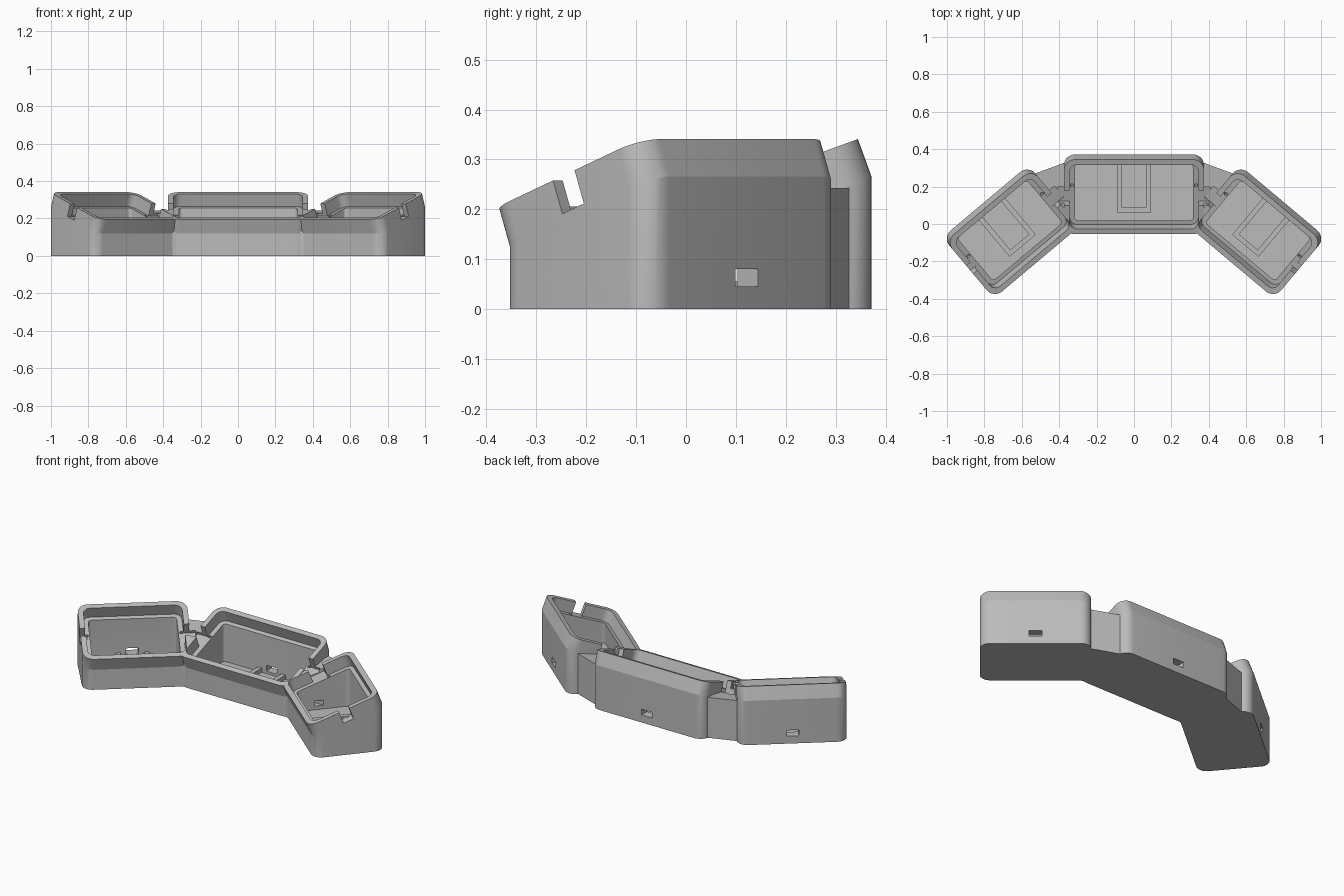
import bpy, bmesh, math
from mathutils import Matrix, Vector

if "Cube" in bpy.data.objects:
    bpy.data.objects.remove(bpy.data.objects["Cube"])

grey = bpy.data.materials.new("plain_grey")
grey.use_nodes = True
COLOR = (0.5, 0.5, 0.5, 1)
grey.diffuse_color = COLOR
grey.node_tree.nodes["Principled BSDF"].inputs["Base Color"].default_value = COLOR

# Tilted rim plane inside each housing frame
TILT = Matrix.Translation((0, -0.027, 0.268)) @ Matrix.Rotation(math.radians(20), 4, 'X')
HALF_DEPTH = 0.2125


def make_object(name, bm):
    bmesh.ops.recalc_face_normals(bm, faces=bm.faces)
    mesh = bpy.data.meshes.new(name)
    bm.to_mesh(mesh)
    bm.free()
    mesh.materials.append(grey)
    obj = bpy.data.objects.new(name, mesh)
    bpy.context.scene.collection.objects.link(obj)
    return obj


def rounded_rect(a, b, r, steps=8):
    pts = []
    for q, (sx, sy) in enumerate([(1, 1), (-1, 1), (-1, -1), (1, -1)]):
        for i in range(steps + 1):
            t = math.pi / 2 * (q + i / steps)
            pts.append((sx * (a - r) + r * math.cos(t), sy * (b - r) + r * math.sin(t)))
    return pts


def loft(name, rings):
    bm = bmesh.new()
    loops = [[bm.verts.new(p) for p in ring] for ring in rings]
    n = len(loops[0])
    for low, high in zip(loops, loops[1:]):
        for i in range(n):
            j = (i + 1) % n
            bm.faces.new((low[i], low[j], high[j], high[i]))
    bm.faces.new(loops[0][::-1])
    bm.faces.new(loops[-1])
    return make_object(name, bm)


def tilted_solid(name, frame, a, b, r, bend, top, base=None):
    """Rounded block square to the rim plane, dropped vertically to a base height."""
    outline = rounded_rect(a, b, r)
    rings = [[TILT @ Vector((u, v, d)) for u, v in outline] for d in (bend, top)]
    if base is not None:
        rings.insert(0, [Vector((p.x, p.y, base)) for p in rings[0]])
    return loft(name, [[frame @ p for p in ring] for ring in rings])


def box(name, frame, lo, hi):
    bm = bmesh.new()
    size = [h - l for l, h in zip(lo, hi)]
    mid = [(h + l) / 2 for l, h in zip(lo, hi)]
    bmesh.ops.create_cube(bm, size=1,
                          matrix=frame @ Matrix.Translation(mid) @ Matrix.Diagonal((*size, 1)))
    return make_object(name, bm)


def peg(name, frame, centre, radius, depth):
    bm = bmesh.new()
    bmesh.ops.create_cone(bm, cap_ends=True, segments=16, radius1=radius, radius2=radius,
                          depth=depth, matrix=frame @ Matrix.Translation(centre))
    return make_object(name, bm)


def combine(target, tool, operation):
    mod = target.modifiers.new("combine", 'BOOLEAN')
    mod.operation, mod.solver, mod.object = operation, 'EXACT', tool
    graph = bpy.context.evaluated_depsgraph_get()
    mesh = bpy.data.meshes.new_from_object(target.evaluated_get(graph))
    target.modifiers.clear()
    target.data = mesh
    bpy.data.objects.remove(tool)


def link_block(side):
    # Wedge filling the gap between two housings
    outline = [(0.30, -0.02, 0.18), (0.35, -0.028, 0.19), (0.40, -0.06, 0.18), (0.52, 0.02, 0.2),
               (0.56, 0.2, 0.24), (0.55, 0.262, 0.243), (0.365, 0.33, 0.243), (0.33, 0.3, 0.243)]
    return loft("link", [[Vector((side * x, y, 0)) for x, y, z in outline],
                         [Vector((side * x, y, z)) for x, y, z in outline]])


# Housing frames: centre, then the two angled side housings
housings = [("centre", Matrix.Translation((0, 0.172, 0)), 0.374, 0)]
for side, label in ((1, "left"), (-1, "right")):
    frame = Matrix.Translation((side * 0.666, -0.0315, 0)) @ Matrix.Rotation(
        math.radians(-40 * side), 4, 'Z')
    housings.append((label, frame, 0.30, side))

shell = None
cutters = []
for label, frame, a, side in housings:
    body = tilted_solid("body", frame, a, HALF_DEPTH, 0.06, -0.08, 0, 0)
    if shell is None:
        shell = body
        shell.name = "housing_shell"
    else:
        combine(shell, body, 'UNION')
    # Recess inside the rim, deep cavity, and rear port
    cutters.append(tilted_solid("recess", frame, a - 0.03, HALF_DEPTH - 0.03, 0.04, -0.07, 0.05))
    cutters.append(tilted_solid("cavity", frame, a - 0.058, HALF_DEPTH - 0.053, 0.02,
                                -0.07, -0.05, 0.03))
    cutters.append(box("port", frame, (-0.035, 0.12, 0.045), (0.035, 0.25, 0.08)))
    # Rim notches and small holes at both ends
    for end in (-1, 1):
        inner = end != side
        v0, v1 = (-0.05, 0.035) if inner else (-0.03, 0.03)
        lo, hi = sorted((end * (a - 0.045), end * (a + 0.035)))
        cutters.append(box("notch", frame @ TILT, (lo, v0, -0.071), (hi, v1, 0.06)))
        cutters.append(peg("hole", frame @ TILT, (end * (a - 0.042), 0.04, -0.07), 0.009, 0.06))

for side in (1, -1):
    combine(shell, link_block(side), 'UNION')
    # Cable tunnel between neighbouring cavities
    lo, hi = sorted((side * 0.28, side * 0.57))
    cutters.append(box("tunnel", Matrix(), (lo, 0.085, 0.052), (hi, 0.125, 0.083)))

for cutter in cutters:
    combine(shell, cutter, 'DIFFERENCE')

# Board cradles on each cavity floor
parts = [shell]
for label, frame, a, side in housings:
    for s, name in ((-1, "rail_a"), (1, "rail_b")):
        lo, hi = sorted((s * 0.065, s * 0.092))
        parts.append(box(f"{label}_cradle_{name}", frame, (lo, -0.11, 0.025), (hi, 0.15, 0.055)))
    parts.append(box(f"{label}_cradle_stop", frame, (-0.065, -0.11, 0.025), (0.065, -0.085, 0.055)))

bpy.ops.object.select_all(action='DESELECT')
shell.select_set(True)
bpy.context.view_layer.objects.active = shell
bpy.ops.object.shade_smooth_by_angle(angle=math.radians(17))
